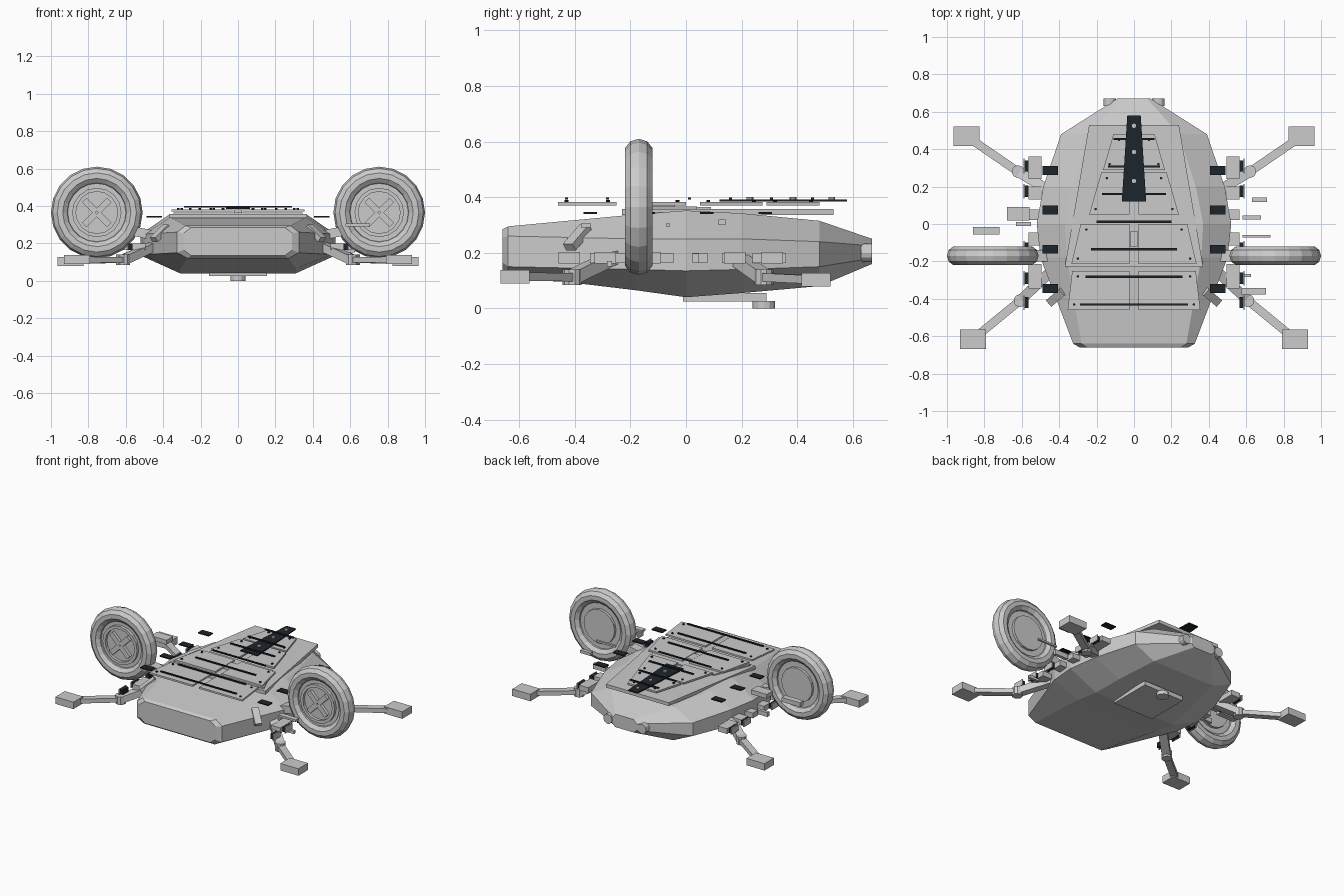
import bpy, bmesh, math
from mathutils import Vector, Matrix

if "Cube" in bpy.data.objects:
    bpy.data.objects.remove(bpy.data.objects["Cube"])

dark = bpy.data.materials.new("dark_rubber")
dark.diffuse_color = (0.012, 0.018, 0.025, 1)
dark.use_nodes = True
dark.node_tree.nodes["Principled BSDF"].inputs["Base Color"].default_value = dark.diffuse_color


def make(name, bm, mat=None, smooth=False):
    bmesh.ops.recalc_face_normals(bm, faces=bm.faces)
    me = bpy.data.meshes.new(name)
    bm.to_mesh(me)
    bm.free()
    for p in me.polygons:
        p.use_smooth = smooth
    ob = bpy.data.objects.new(name, me)
    bpy.context.collection.objects.link(ob)
    if mat:
        me.materials.append(mat)
    return ob


def box(name, c, size, mat=None, rot=None):
    bm = bmesh.new()
    bmesh.ops.create_cube(bm, size=1)
    m = Matrix.Translation(c) @ (rot or Matrix()) @ Matrix.Diagonal((*size, 1))
    bm.transform(m)
    return make(name, bm, mat)


def cyl(name, c, r, depth, axis='Z', seg=16, mat=None, r2=None):
    bm = bmesh.new()
    bmesh.ops.create_cone(bm, cap_ends=True, segments=seg, radius1=r,
                          radius2=r if r2 is None else r2, depth=depth)
    rot = {'Z': Matrix(), 'Y': Matrix.Rotation(math.pi / 2, 4, 'X'),
           'X': Matrix.Rotation(math.pi / 2, 4, 'Y')}[axis]
    bm.transform(Matrix.Translation(c) @ rot)
    return make(name, bm, mat)


def beam(name, a, b, w, h):
    a, b = Vector(a), Vector(b)
    d = b - a
    x = d.normalized()
    y = Vector((0, 0, 1)).cross(x).normalized()
    rot = Matrix((x, y, x.cross(y))).transposed().to_4x4()
    return box(name, (a + b) / 2, (d.length, w, h), rot=rot)


def slab(name, pts, z0, z1, mat=None):
    bm = bmesh.new()
    lo = [bm.verts.new((x, y, z0)) for x, y in pts]
    hi = [bm.verts.new((x, y, z1)) for x, y in pts]
    bm.faces.new(lo)
    bm.faces.new(hi)
    n = len(pts)
    for i in range(n):
        bm.faces.new((lo[i], lo[(i + 1) % n], hi[(i + 1) % n], hi[i]))
    return make(name, bm, mat)


def loft(name, rings, closed=False):
    bm = bmesh.new()
    vs = [[bm.verts.new(p) for p in r] for r in rings]
    n = len(vs[0])
    pairs = list(zip(vs, vs[1:])) + ([(vs[-1], vs[0])] if closed else [])
    for a, b in pairs:
        for i in range(n):
            bm.faces.new((a[i], a[(i + 1) % n], b[(i + 1) % n], b[i]))
    if not closed:
        bm.faces.new(vs[0])
        bm.faces.new(vs[-1])
    return make(name, bm)


def section(y, wt, wm, wb, zt, zh, zl, zb):
    right = [(wb, zb), (wm, zl), (wm, zh), (wt, zt)]
    return [(x, y, z) for x, z in right + [(-x, z) for x, z in right[::-1]]]


# Faceted hull: top, side and bottom widths with four heights per section
loft("hull", [section(*s) for s in (
    (-0.66, 0.25, 0.29, 0.25, 0.285, 0.255, 0.165, 0.135),
    (-0.64, 0.28, 0.325, 0.27, 0.295, 0.26, 0.15, 0.12),
    (-0.18, 0.36, 0.50, 0.31, 0.338, 0.25, 0.14, 0.065),
    (0.0, 0.37, 0.52, 0.31, 0.352, 0.25, 0.135, 0.04),
    (0.20, 0.33, 0.485, 0.29, 0.342, 0.25, 0.14, 0.055),
    (0.48, 0.24, 0.39, 0.24, 0.315, 0.24, 0.15, 0.08),
    (0.67, 0.07, 0.09, 0.07, 0.25, 0.225, 0.18, 0.16))])

# Belly plate and sensor
box("belly_plate", (0, 0.14, 0.04), (0.31, 0.3, 0.03))
cyl("belly_sensor", (0, 0.28, 0.013), 0.04, 0.026, seg=12)

# Deck base and raised panels
slab("deck_base", [(-0.37, -0.23), (0.37, -0.23), (0.24, 0.53), (-0.24, 0.53)], 0.335, 0.358)
slab("deck_inner", [(-0.345, -0.21), (0.345, -0.21), (0.24, 0.04), (-0.24, 0.04)], 0.355, 0.366)
for s in (-1, 1):
    for i, (x0, x1, y0, y1) in enumerate((
            (0.355, 0.33, -0.46, -0.25), (0.335, 0.285, -0.215, 0.0),
            (0.24, 0.175, 0.05, 0.275), (0.165, 0.11, 0.29, 0.48))):
        slab(f"deck_panel_{i}", [(s * 0.025, y0), (s * x0, y0), (s * x1, y1), (s * 0.025, y1)],
             0.37, 0.382)
        for y, x in ((y0 + 0.03, x0 - 0.035), (y1 - 0.03, x1 - 0.03)):
            cyl("panel_bolt", (s * x, y, 0.384), 0.007, 0.01, seg=8, mat=dark)
box("deck_latch", (0, -0.08, 0.373), (0.045, 0.08, 0.015))
for i in range(7):
    box("deck_rib", (0, -0.43 + i * 0.1475, 0.396), (0.58 - i * 0.06, 0.012, 0.007), dark)

# Dark spine with studs
slab("spine", [(-0.065, 0.12), (0.065, 0.12), (0.036, 0.58), (-0.036, 0.58)], 0.384, 0.392, dark)
for y in (0.23, 0.385, 0.525):
    cyl("spine_stud", (0, y, 0.394), 0.012, 0.012, seg=10)

for s in (-1, 1):
    # Tyre: revolved low-poly ring, axle along y
    cx, cy, cz = s * 0.755, -0.17, 0.365
    rings = []
    for i in range(20):
        a = 2 * math.pi * i / 20
        ring = []
        for j in range(10):
            b = 2 * math.pi * j / 10
            r = 0.197 + 0.048 * math.cos(b)
            ring.append((cx + r * math.cos(a), cy + 0.052 * math.sin(b), cz + r * math.sin(a)))
        rings.append(ring)
    loft("tyre", rings, closed=True)
    # Rim, raised lip, back cover, cross spokes and hub
    cyl("rim_disc", (cx, cy, cz), 0.158, 0.045, 'Y', 16)
    lip = []
    for i in range(16):
        a = 2 * math.pi * i / 16
        lip.append([(cx + r * math.cos(a), y, cz + r * math.sin(a)) for r, y in
                    ((0.132, -0.19), (0.132, -0.212), (0.112, -0.212), (0.112, -0.19))])
    loft("rim_lip", lip, closed=True)
    cyl("back_cover", (cx, -0.145, cz), 0.118, 0.03, 'Y', 16)
    for k in range(4):
        a = math.pi / 4 + k * math.pi / 2
        box("spoke", (cx + 0.05 * math.cos(a), -0.203, cz - 0.05 * math.sin(a)),
            (0.09, 0.022, 0.034), rot=Matrix.Rotation(a, 4, 'Y'))
    # Wheel mount
    beam("wheel_mount", (s * 0.44, -0.17, 0.24), (s * 0.58, -0.17, 0.27), 0.06, 0.05)

    # Landing legs: hip, knee and foot pad
    for name, hip, knee, foot in (
            ("front_leg", (0.44, -0.25, 0.19), (0.61, -0.41, 0.112), (0.86, -0.615, 0.114)),
            ("rear_leg", (0.44, 0.17, 0.19), (0.62, 0.28, 0.112), (0.895, 0.468, 0.103))):
        h, k, f = [(s * p[0], p[1], p[2]) for p in (hip, knee, foot)]
        beam(name + "_thigh", h, k, 0.055, 0.045)
        beam(name + "_shin", k, f, 0.045, 0.03)
        cyl(name + "_knee", k, 0.034, 0.055, 'Z', 10)
        box(name + "_foot", f, (0.138, 0.104, 0.048))

    # Floating dark pads along the hull edge
    for y in (0.285, 0.075, -0.135, -0.345):
        box("edge_pad", (s * 0.448, y, 0.343), (0.082, 0.048, 0.007), dark)
    # Side tabs with grey backing plates
    for y in (0.31, 0.175, -0.13, -0.29, -0.42):
        box("side_tab", (s * 0.575, y, 0.182), (0.022, 0.06, 0.034), dark)
        box("tab_plate", (s * 0.589, y, 0.182), (0.006, 0.078, 0.04))
    # Side rail boxes
    for y, w in ((-0.28, 0.13), (-0.08, 0.07), (0.05, 0.055), (0.165, 0.07), (0.30, 0.12)):
        box("side_box", (s * 0.53, y, 0.182), (0.07, w, 0.036))
    # Slanted front side strut, rear nozzle
    beam("side_strut", (s * 0.38, -0.36, 0.29), (s * 0.45, -0.42, 0.22), 0.045, 0.03)
    cyl("rear_nozzle", (s * 0.13, 0.65, 0.2), 0.033, 0.04, 'Y', 12)

# Loose asymmetrical instrument boxes
for c, d in (((0.64, -0.36, 0.298), (0.13, 0.035, 0.014)),
             ((0.655, -0.065, 0.3), (0.15, 0.014, 0.012)),
             ((0.63, 0.035, 0.18), (0.1, 0.022, 0.035)),
             ((0.67, 0.13, 0.31), (0.08, 0.026, 0.02)),
             ((0.59, -0.275, 0.16), (0.07, 0.018, 0.02)),
             ((-0.62, 0.055, 0.35), (0.12, 0.07, 0.03)),
             ((-0.79, -0.035, 0.3), (0.14, 0.04, 0.03)),
             ((-0.59, 0.0, 0.18), (0.08, 0.022, 0.03))):
    box("instrument_box", c, d)
